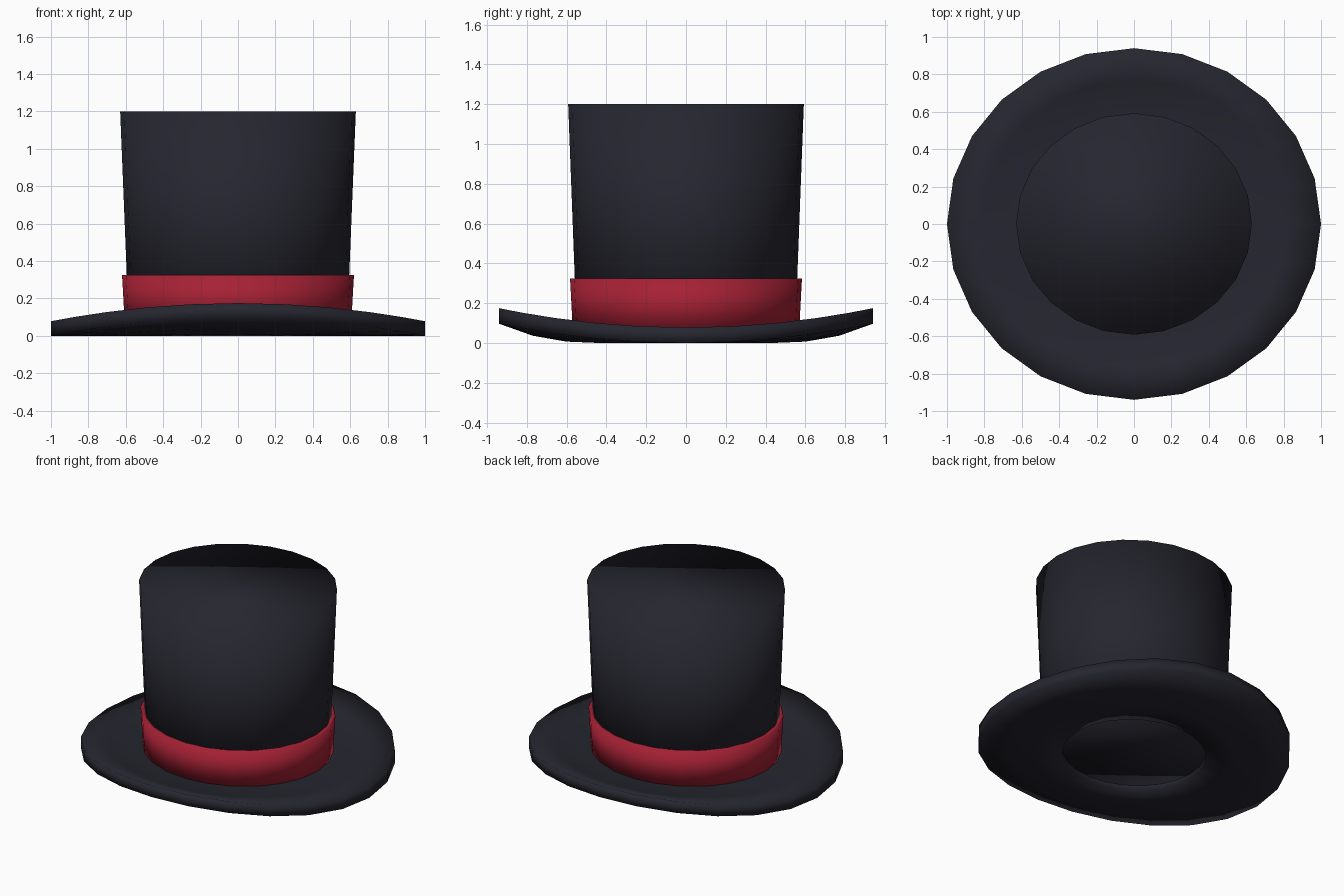
import bpy, bmesh, math

if "Cube" in bpy.data.objects:
    bpy.data.objects.remove(bpy.data.objects["Cube"])

SIDES = 24
OVAL = 0.94          # depth of the hat relative to its width


def material(name, rgb):
    m = bpy.data.materials.new(name)
    m.diffuse_color = (*rgb, 1)
    m.use_nodes = True
    m.node_tree.nodes["Principled BSDF"].inputs["Base Color"].default_value = m.diffuse_color
    return m


def lathe(name, profile, mat, closed, lift=None):
    """Spin (radius, z) points into an oval part; closed makes a ring, otherwise ends are capped."""
    bm = bmesh.new()
    rings = []
    for r, z in profile:
        ring = []
        for i in range(SIDES):
            a = 2 * math.pi * i / SIDES
            dz = lift(r, a) if lift else 0
            ring.append(bm.verts.new((r * math.cos(a), r * OVAL * math.sin(a), z + dz)))
        rings.append(ring)
    pairs = list(zip(rings, rings[1:]))
    if closed:
        pairs.append((rings[-1], rings[0]))
    else:
        bm.faces.new(rings[0][::-1])
        bm.faces.new(rings[-1])
    for low, high in pairs:
        for i in range(SIDES):
            j = (i + 1) % SIDES
            bm.faces.new((low[i], low[j], high[j], high[i]))
    bmesh.ops.recalc_face_normals(bm, faces=bm.faces)
    for f in bm.faces:
        f.smooth = True
    me = bpy.data.meshes.new(name)
    bm.to_mesh(me)
    bm.free()
    me.materials.append(mat)
    ob = bpy.data.objects.new(name, me)
    bpy.context.collection.objects.link(ob)
    return ob


felt = material("black felt", (0.019, 0.019, 0.029))
ribbon = material("red ribbon", (0.38, 0.015, 0.035))

# Brim: flat ring whose front and back edges curl upward
HOLE, THICK = 0.46, 0.078


def curl(r, a):
    t = max(0, (r - HOLE) / (1 - HOLE))
    return 0.097 * t ** 2.4 * math.sin(a) ** 2


radii = [HOLE + (1 - HOLE) * k / 3 for k in range(4)]
lathe("brim", [(r, 0) for r in radii] + [(r, THICK) for r in reversed(radii)],
      felt, True, curl)

# Crown: slightly flared, flat capped
lathe("crown", [(0.583, 0.035), (0.63, 1.2)], felt, False)

# Hat band: thin ribbon ring around the base of the crown
lathe("hat_band", [(0.605, 0.06), (0.62, 0.325), (0.594, 0.325), (0.58, 0.06)],
      ribbon, True)
